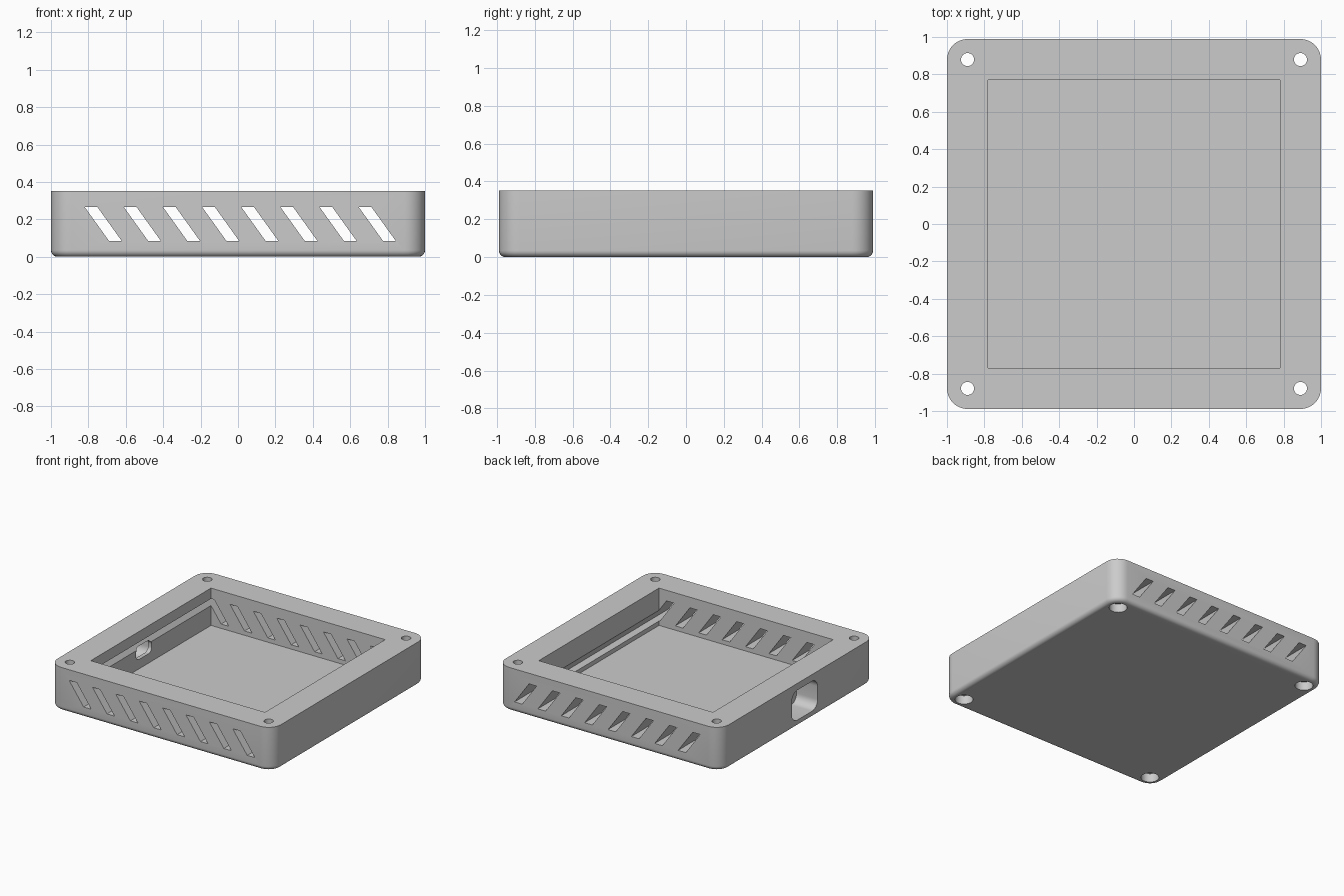
import bpy, bmesh
from math import cos, sin, pi

if "Cube" in bpy.data.objects:
    bpy.data.objects.remove(bpy.data.objects["Cube"], do_unlink=True)

HALF_X, HALF_Y, HEIGHT = 1.0, 0.989, 0.352
CORNER = 0.11

grey = bpy.data.materials.new("plain_grey")
grey.use_nodes = True
grey.diffuse_color = (0.6, 0.6, 0.6, 1)
grey.node_tree.nodes["Principled BSDF"].inputs["Base Color"].default_value = (0.6, 0.6, 0.6, 1)


def rounded_rect(cu, cv, hu, hv, r, steps=8):
    """Outline of a rectangle with rounded corners."""
    pts = []
    for q, (su, sv) in enumerate([(1, 1), (-1, 1), (-1, -1), (1, -1)]):
        for i in range(steps + 1):
            a = (q + i / steps) * pi / 2
            pts.append((cu + su * (hu - r) + r * cos(a), cv + sv * (hv - r) + r * sin(a)))
    return pts


def circle(cu, cv, r, steps=32):
    return [(cu + r * cos(2 * pi * i / steps), cv + r * sin(2 * pi * i / steps)) for i in range(steps)]


def rect(hu, hv):
    return [(-hu, -hv), (hu, -hv), (hu, hv), (-hu, hv)]


def prisms(name, outlines, lo, hi, axis, bottom_bevel=0):
    """One object made of outlines extruded from lo to hi along an axis."""
    place = {"X": lambda u, v, w: (w, u, v),
             "Y": lambda u, v, w: (u, w, v),
             "Z": lambda u, v, w: (u, v, w)}[axis]
    bm = bmesh.new()
    for outline in outlines:
        a = [bm.verts.new(place(u, v, lo)) for u, v in outline]
        b = [bm.verts.new(place(u, v, hi)) for u, v in outline]
        bm.faces.new(a)
        bm.faces.new(b)
        n = len(outline)
        for i in range(n):
            j = (i + 1) % n
            bm.faces.new((a[i], a[j], b[j], b[i]))
    bmesh.ops.recalc_face_normals(bm, faces=bm.faces)
    if bottom_bevel:
        edges = [e for e in bm.edges if all(abs(v.co.z - lo) < 1e-5 for v in e.verts)]
        bmesh.ops.bevel(bm, geom=edges, offset=bottom_bevel, segments=6,
                        profile=0.5, affect='EDGES')
    mesh = bpy.data.meshes.new(name)
    bm.to_mesh(mesh)
    bm.free()
    mesh.materials.append(grey)
    obj = bpy.data.objects.new(name, mesh)
    bpy.context.scene.collection.objects.link(obj)
    return obj


# Case body with rounded corners and a softened bottom edge
case = prisms("case_body", [rounded_rect(0, 0, HALF_X, HALF_Y, CORNER)], 0, HEIGHT, "Z", 0.035)

# Slanted vents run straight through, also grooving the inner side walls
vents = []
for i in range(8):
    x = -0.82 + i * 0.2093
    vents.append([(x, 0.266), (x + 0.068, 0.266), (x + 0.198, 0.085), (x + 0.13, 0.085)])

corners = [(sx * (HALF_X - CORNER), sy * (HALF_Y - CORNER)) for sx in (-1, 1) for sy in (-1, 1)]
port_y, port_z = -0.09, HEIGHT / 2

cutters = [
    prisms("cavity_cutter", [rect(0.78, 0.769)], 0.05, 0.5, "Z"),
    prisms("vent_cutter", vents, -1.2, 1.2, "Y"),
    prisms("screw_hole_cutter", [circle(x, y, 0.035) for x, y in corners], -0.1, 0.5, "Z"),
    prisms("screw_head_cutter", [circle(x, y, 0.066) for x, y in corners], -0.1, 0.07, "Z"),
    prisms("port_recess_cutter", [rounded_rect(port_y, port_z, 0.165, 0.121, 0.07)], -1.2, -0.812, "X"),
    prisms("port_hole_cutter", [rounded_rect(port_y, port_z, 0.1, 0.05, 0.04)], -1.1, -0.7, "X"),
]

# Cut everything out of the body
bpy.ops.object.select_all(action='DESELECT')
bpy.context.view_layer.objects.active = case
case.select_set(True)
for cutter in cutters:
    cutter.hide_render = True
    mod = case.modifiers.new(cutter.name, 'BOOLEAN')
    mod.operation = 'DIFFERENCE'
    mod.solver = 'EXACT'
    mod.object = cutter
    bpy.ops.object.modifier_apply(modifier=mod.name)
for cutter in cutters:
    bpy.data.objects.remove(cutter, do_unlink=True)

# Smooth rounded surfaces, crisp edges
bpy.ops.object.shade_smooth_by_angle(angle=pi / 6)
